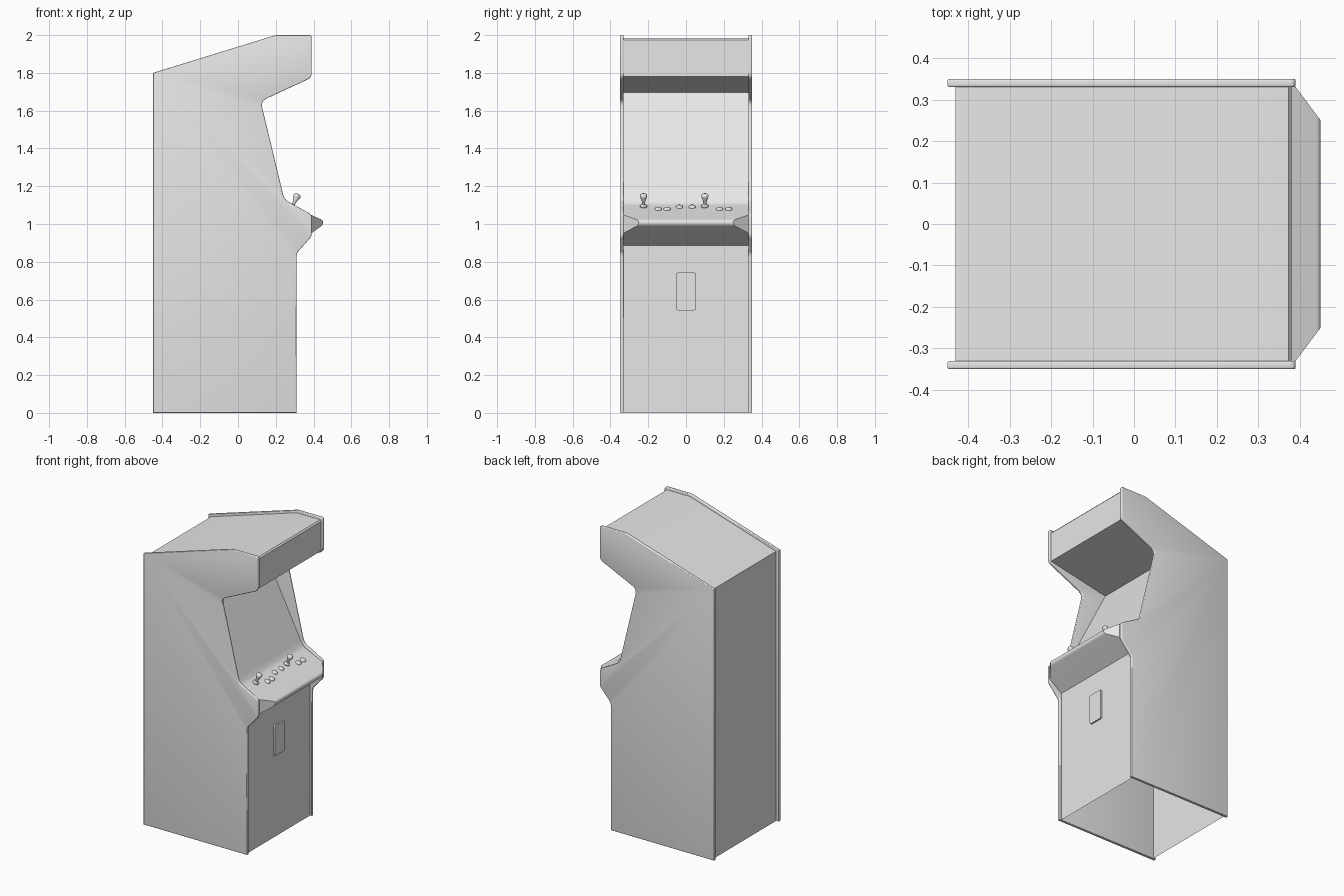
import bpy, bmesh, math
from mathutils import Vector, Matrix

old = bpy.data.objects.get("Cube")
if old:
    bpy.data.objects.remove(old, do_unlink=True)

# One plain grey for the whole cabinet
grey = bpy.data.materials.new("light_grey")
grey.use_nodes = True
colour = (0.8, 0.8, 0.8, 1)
grey.diffuse_color = colour
grey.node_tree.nodes["Principled BSDF"].inputs["Base Color"].default_value = colour


def finish(bm, name, angle=35, recalc=True):
    if recalc:
        bmesh.ops.recalc_face_normals(bm, faces=bm.faces)
    mesh = bpy.data.meshes.new(name)
    bm.to_mesh(mesh)
    bm.free()
    ob = bpy.data.objects.new(name, mesh)
    bpy.context.collection.objects.link(ob)
    mesh.materials.append(grey)
    bpy.ops.object.select_all(action='DESELECT')
    ob.select_set(True)
    bpy.context.view_layer.objects.active = ob
    bpy.ops.object.shade_smooth_by_angle(angle=math.radians(angle))
    return ob


def rounded(points, steps=5):
    """Outline from (x, z) or (x, z, corner radius)."""
    out = []
    for i, p in enumerate(points):
        c = Vector(p[:2])
        if len(p) == 2:
            out.append(c)
            continue
        before = Vector(points[i - 1][:2])
        after = Vector(points[(i + 1) % len(points)][:2])
        a = c + (before - c).normalized() * p[2]
        b = c + (after - c).normalized() * p[2]
        for k in range(steps + 1):
            t = k / steps
            out.append(a * (1 - t) ** 2 + c * 2 * t * (1 - t) + b * t * t)
    return out


def prism(outline, y0, y1):
    bm = bmesh.new()
    face = bm.faces.new([bm.verts.new((x, y0, z)) for x, z in outline])
    ext = bmesh.ops.extrude_face_region(bm, geom=[face])["geom"]
    moved = [g for g in ext if isinstance(g, bmesh.types.BMVert)]
    bmesh.ops.translate(bm, verts=moved, vec=(0, y1 - y0, 0))
    bmesh.ops.recalc_face_normals(bm, faces=bm.faces)
    return bm


def strip(path, w, name):
    """Open sheet following a path, spanning the cabinet width."""
    bm = bmesh.new()
    rows = [[bm.verts.new((x, s * w, z)) for s in (1, -1)] for x, z in path]
    for a, b in zip(rows, rows[1:]):
        bm.faces.new((a[0], a[1], b[1], b[0]))
    return finish(bm, name, 30, False)


# Side panels with rounded edging
side = rounded([(-0.45, 0), (0.31, 0), (0.31, 0.845, 0.015), (0.39, 0.935, 0.015),
                (0.39, 1.05, 0.015), (0.245, 1.13, 0.025), (0.12, 1.65, 0.035),
                (0.39, 1.775, 0.025), (0.39, 2, 0.015), (0.2, 2, 0.01), (-0.45, 1.8)])
for name, s in (("left_side_panel", 1), ("right_side_panel", -1)):
    bm = prism(side, s * 0.33, s * 0.35)
    rim = [e for e in bm.edges if abs(e.verts[0].co.y - e.verts[1].co.y) < 0.001]
    bmesh.ops.bevel(bm, geom=rim, offset=0.005, segments=3, profile=0.5, affect='EDGES')
    finish(bm, name, 40)

# Back, roof, marquee, hood underside and screen
strip([(-0.43, 0), (-0.43, 1.79), (0.2, 1.985), (0.372, 1.985), (0.38, 1.975),
       (0.38, 1.78), (-0.05, 1.695), (0.25, 1.105)], 0.33, "cabinet_shell")
strip([(0.297, 0.89), (0.297, 0)], 0.33, "lower_front")

# Control panel with its front corners cut off at an angle
panel = rounded([(0.235, 1.14), (0.255, 1.107, 0.02), (0.45, 1.02, 0.012),
                 (0.45, 0.995, 0.012), (0.297, 0.885), (0.235, 0.95)])
bm = prism(panel, -0.33, 0.33)
for s in (1, -1):
    cut = bmesh.ops.bisect_plane(bm, geom=bm.verts[:] + bm.edges[:] + bm.faces[:],
                                 plane_co=(0.39, s * 0.33, 1), plane_no=(0.8, s * 0.6, 0),
                                 clear_outer=True)["geom_cut"]
    bmesh.ops.holes_fill(bm, edges=[e for e in cut if isinstance(e, bmesh.types.BMEdge)])
finish(bm, "control_panel", 30)

# Coin door
bm = bmesh.new()
bmesh.ops.create_cube(bm, size=1, matrix=Matrix.Translation((0.297, 0, 0.643))
                      @ Matrix.Diagonal((0.02, 0.104, 0.2, 1)))
corners = [e for e in bm.edges if abs(e.verts[0].co.x - e.verts[1].co.x) > 0.01]
bmesh.ops.bevel(bm, geom=corners, offset=0.01, segments=4, profile=0.5, affect='EDGES')
finish(bm, "coin_door", 40)


def lathe(profile, x, y, name):
    """Spun part standing square on the sloping control panel."""
    bm = bmesh.new()
    vs = [bm.verts.new((r, 0, h)) for r, h in profile]
    edges = [bm.edges.new(pair) for pair in zip(vs, vs[1:])]
    bmesh.ops.spin(bm, geom=vs + edges, axis=(0, 0, 1), cent=(0, 0, 0),
                   angle=math.tau, steps=16)
    bmesh.ops.remove_doubles(bm, verts=bm.verts, dist=0.0003)
    z = 1.107 - (x - 0.255) * 0.446
    bm.transform(Matrix.Translation((x, y, z)) @ Matrix.Rotation(0.42, 4, 'Y'))
    finish(bm, name, 45)


# Joysticks and buttons
stick = [(0.02, -0.003), (0.019, 0.005), (0.012, 0.01), (0.008, 0.014), (0.009, 0.028),
         (0.019, 0.058), (0.019, 0.065), (0.013, 0.072), (0, 0.074)]
button = [(0.018, -0.003), (0.018, 0.004), (0.014, 0.008), (0, 0.01)]
for i, y in enumerate((-0.225, 0.1)):
    lathe(stick, 0.288, y, f"joystick_{i + 1}")
for i, (x, y) in enumerate([(0.32, -0.147), (0.32, -0.1), (0.295, -0.035),
                            (0.295, 0.033), (0.32, 0.178), (0.32, 0.226)]):
    lathe(button, x, y, f"button_{i + 1}")
